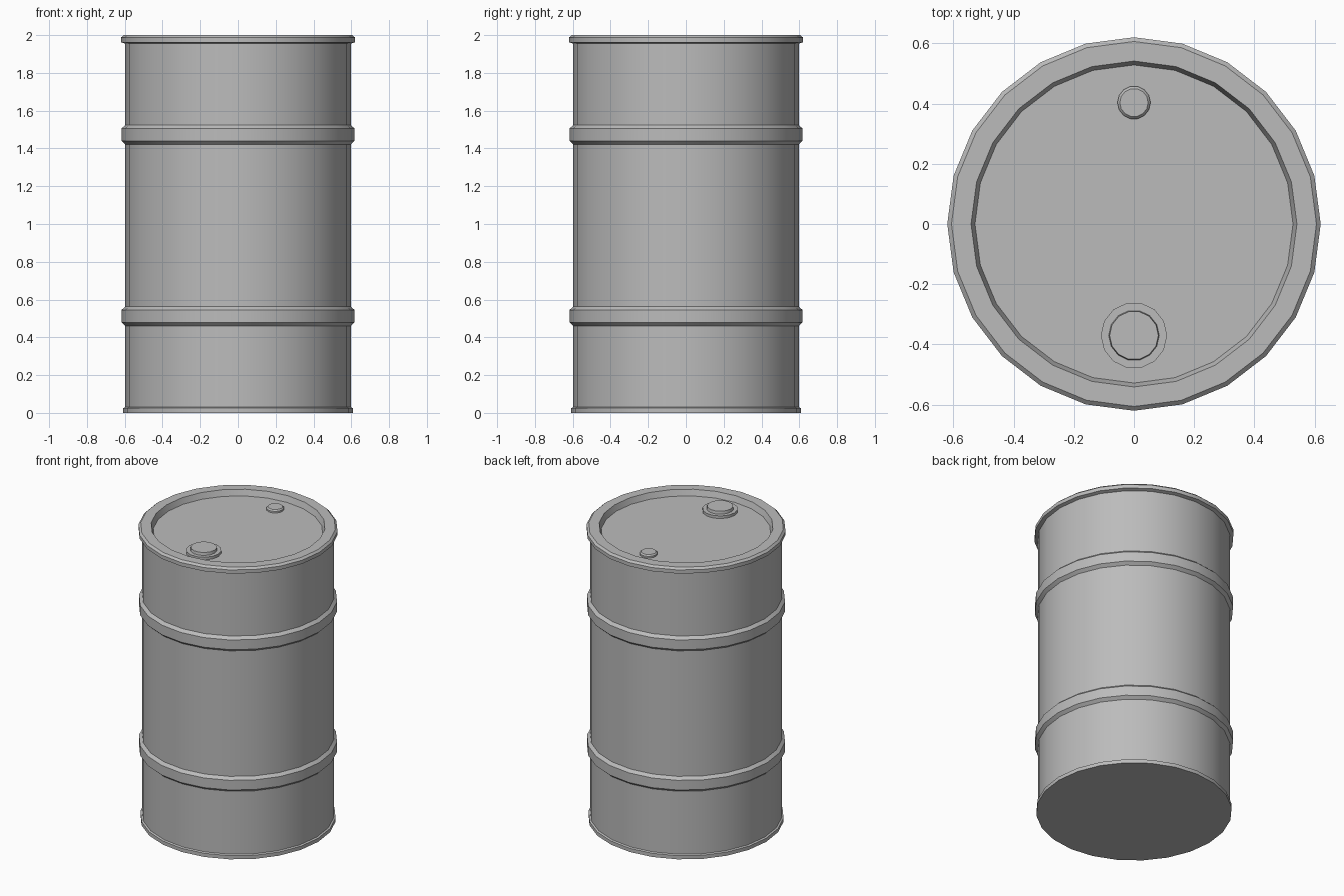
import bpy
import bmesh
import math

cube = bpy.data.objects.get("Cube")
if cube:
    bpy.data.objects.remove(cube, do_unlink=True)

# Bare steel
steel = bpy.data.materials.new("grey steel")
steel.use_nodes = True
GREY = (0.5, 0.5, 0.5, 1)
steel.diffuse_color = GREY
steel.node_tree.nodes["Principled BSDF"].inputs["Base Color"].default_value = GREY


def lathe(name, profile, sides, centre_y=0.0, turn=0.0, cap_bottom=True):
    """Spin (radius, height) points around a vertical axis and close the ends."""
    bm = bmesh.new()
    rings = []
    for radius, z in profile:
        angles = [turn + math.tau * i / sides for i in range(sides)]
        rings.append([bm.verts.new((radius * math.cos(a), radius * math.sin(a), z))
                      for a in angles])
    for low, high in zip(rings, rings[1:]):
        for i in range(sides):
            j = (i + 1) % sides
            bm.faces.new((low[i], low[j], high[j], high[i]))
    if cap_bottom:
        bm.faces.new(rings[0][::-1])
    bm.faces.new(rings[-1])
    mesh = bpy.data.meshes.new(name)
    bm.to_mesh(mesh)
    bm.free()
    mesh.materials.append(steel)
    obj = bpy.data.objects.new(name, mesh)
    obj.location.y = centre_y
    bpy.context.collection.objects.link(obj)
    bpy.context.view_layer.objects.active = obj
    bpy.ops.object.select_all(action='DESELECT')
    obj.select_set(True)
    bpy.ops.object.shade_smooth_by_angle(angle=math.radians(28))
    return obj


WALL, HOOP, LID = 0.597, 0.617, 1.96


def hoop(z):
    """Chamfered rolling hoop standing out from the wall."""
    return [(WALL, z - 0.051), (HOOP, z - 0.033), (HOOP, z + 0.033), (WALL, z + 0.051)]


# Drum shell: bottom lip, wall with two hoops, top rim and sunken lid
bottom_lip = [(0.608, 0), (0.608, 0.025), (WALL, 0.03)]
top_rim = [(WALL, 1.955), (0.62, 1.962), (0.62, 1.987), (0.606, 2.0),
           (0.541, 2.0), (0.528, LID)]
lathe("drum_shell", bottom_lip + hoop(0.512) + hoop(1.473) + top_rim, 24)

# Filler bung: wide flange with a raised plug
lathe("filler_bung", [(0.11, LID), (0.11, 1.978), (0.084, 1.978), (0.081, 1.997)],
      14, -0.37, cap_bottom=False)

# Vent bung: small plug with a chamfered top
lathe("vent_bung", [(0.055, LID), (0.055, 1.971), (0.047, 1.98)],
      14, 0.403, cap_bottom=False)
